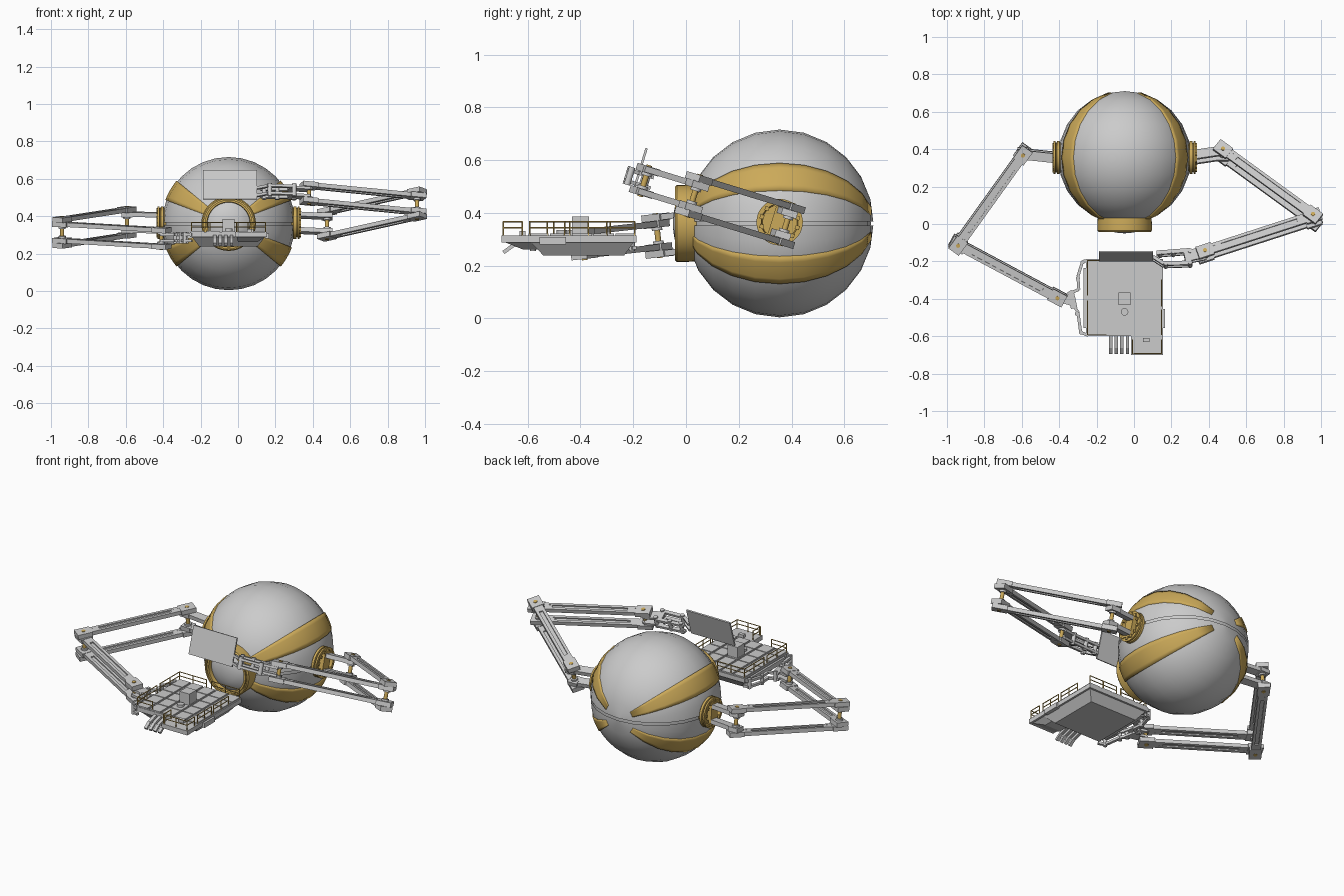
import bpy, bmesh
from math import sin, cos, pi, radians
from mathutils import Matrix, Vector

if "Cube" in bpy.data.objects:
    bpy.data.objects.remove(bpy.data.objects["Cube"])

T = Matrix.Translation
I = Matrix.Identity(4)
GOLD = bpy.data.materials.new("gold")
GOLD.diffuse_color = (0.6, 0.4, 0.1, 1)
GOLD.use_nodes = True
GOLD.node_tree.nodes["Principled BSDF"].inputs["Base Color"].default_value = GOLD.diffuse_color


def done(name, bm, mat=None, smooth=True, solid=0):
    bmesh.ops.recalc_face_normals(bm, faces=bm.faces[:])
    me = bpy.data.meshes.new(name)
    bm.to_mesh(me)
    bm.free()
    ob = bpy.data.objects.new(name, me)
    bpy.context.collection.objects.link(ob)
    if mat:
        me.materials.append(mat)
    if solid:
        m = ob.modifiers.new("thickness", 'SOLIDIFY')
        m.thickness, m.offset = solid, 0
    if smooth:
        bpy.ops.object.select_all(action='DESELECT')
        ob.select_set(True)
        bpy.context.view_layer.objects.active = ob
        bpy.ops.object.shade_smooth_by_angle(angle=radians(32))
    return ob


def box(bm, c, s, M=I):
    bmesh.ops.create_cube(bm, size=1, matrix=M @ T(c) @ Matrix.Diagonal((*s, 1)))


def span(bm, x0, x1, y0, y1, z0, z1):
    box(bm, ((x0 + x1) / 2, (y0 + y1) / 2, (z0 + z1) / 2), (x1 - x0, y1 - y0, z1 - z0))


def frame(a, b, axis, up):
    d = Vector(b) - Vector(a)
    return T(a) @ d.to_track_quat(axis, up).to_matrix().to_4x4(), d.length


def beam(bm, a, b, w, h, M=I):
    F, d = frame(a, b, 'X', 'Z')
    box(bm, (d / 2, 0, 0), (d, w, h), M @ F)


def rod(bm, a, b, r, n=12, M=I):
    F, d = frame(a, b, 'Z', 'Y')
    bmesh.ops.create_cone(bm, cap_ends=True, segments=n, radius1=r, radius2=r, depth=d,
                          matrix=M @ F @ T((0, 0, d / 2)))


def sweep(bm, M, prof, n, a0=0.0, a1=2 * pi):
    rows = []
    for j in range(n + 1):
        a = a0 + (a1 - a0) * j / n
        rows.append([bm.verts.new(M @ Vector((r * cos(a), r * sin(a), z))) for r, z in prof])
    for p, q in zip(rows, rows[1:]):
        for i in range(len(prof) - 1):
            bm.faces.new((p[i], p[i + 1], q[i + 1], q[i]))
    bmesh.ops.remove_doubles(bm, verts=bm.verts[:], dist=1e-5)


def taper(bm, top, bot, z0, z1):
    v = [bm.verts.new((x, y, z)) for (x0, x1, y0, y1), z in ((bot, z0), (top, z1))
         for x, y in ((x0, y0), (x1, y0), (x1, y1), (x0, y1))]
    for f in ((0, 1, 2, 3), (4, 5, 6, 7), *((i, (i + 1) % 4, 4 + (i + 1) % 4, 4 + i) for i in range(4))):
        bm.faces.new([v[i] for i in f])


# ---- ball body, turned about the y axis, split by an equatorial groove
C = Vector((-0.05, 0.355, 0.36))
BALL = T(C) @ Matrix.Rotation(pi / 2, 4, 'X')


def arc(r, t0, t1):
    return [(r * sin(radians(t)), r * cos(radians(t))) for t in range(t0, t1 + 1, 15)]


bm = bmesh.new()
sweep(bm, BALL, arc(0.356, 0, 180), 32)
for s in (-1, 1):
    bmesh.ops.bisect_plane(bm, geom=bm.verts[:] + bm.edges[:] + bm.faces[:],
                           plane_co=C + Vector((0, 0, s * 0.007)), plane_no=(0, 0, 1))
strip = [f for f in bm.faces if abs(f.calc_center_median().z - C.z) < 0.0065]
bmesh.ops.delete(bm, geom=strip, context='FACES')
done("ball_shell", bm)
bm = bmesh.new()
sweep(bm, BALL, arc(0.346, 0, 180), 32)
done("ball_core", bm)

# four tapering gold bands
bm = bmesh.new()
for a in (20.5, 140.5, 200.5, 320.5):
    sweep(bm, BALL, arc(0.352, 15, 165), 5, radians(a), radians(a + 19))
done("ball_bands", bm, GOLD, solid=0.018)

# front eye: gold collar and domed lens
EYE = T((C.x, 0, C.z)) @ Matrix.Rotation(pi / 2, 4, 'X')
bm = bmesh.new()
sweep(bm, EYE, [(0.13, -0.04), (0.143, -0.04), (0.146, 0.0), (0.146, 0.034), (0.14, 0.042), (0.133, 0.042),
                (0.133, 0.03), (0.127, 0.03), (0.127, 0.04), (0.116, 0.04), (0.112, 0.0)], 40)
done("eye_collar", bm, GOLD)
bm = bmesh.new()
sweep(bm, EYE, [(0.115, 0.015), (0.09, 0.032), (0.06, 0.043), (0.03, 0.048), (0, 0.05)], 40)
done("eye_lens", bm)


# ---- arms: stacked pairs of slotted bars in a tilted plane
def link(bm, M, p, q, h, w=0.052):
    F, d = frame((*p, 0), (*q, 0), 'X', 'Z')
    F = M @ F
    for s in (-1, 1):
        for e in (0, d):
            box(bm, (e, 0, s * h), (0.085, w + 0.016, 0.027), F)
        for y in (-1, 1):
            box(bm, (d / 2, y * (w / 2 - 0.008), s * h), (d - 0.08, 0.016, 0.023), F)
        box(bm, (d / 2, 0, s * h), (d - 0.08, w - 0.02, 0.008), F)
        for e in (0.065, d - 0.065):
            box(bm, (e, 0, s * h), (0.05, w - 0.01, 0.022), F)


def arm(name, side, tilt, joints):
    M = T((C.x + side * 0.38, 0.355, 0.365)) @ Matrix.Rotation(radians(tilt), 4, 'X')
    knuckle, elbow, wrist = joints
    # shoulder port
    P = M @ Matrix.Rotation(side * pi / 2, 4, 'Y')
    bm = bmesh.new()
    sweep(bm, P, [(0.08, -0.06), (0.08, -0.035), (0.088, -0.032), (0.088, -0.018), (0.078, -0.016), (0.078, -0.012),
                  (0.088, -0.01), (0.088, 0), (0.07, 0), (0.066, -0.02), (0, -0.02)], 32)
    for k in range(12):
        a = k * pi / 6
        box(bm, (0, 0.07 * cos(a), 0.07 * sin(a)), (0.012, 0.016, 0.016), M)
    box(bm, (-side * 0.008, 0, 0), (0.03, 0.06, 0.13), M)
    done(name + "_shoulder_port", bm, GOLD)
    # bars
    bm = bmesh.new()
    for s in (-1, 1):
        beam(bm, (-side * 0.02, 0, s * 0.043), (knuckle[0], knuckle[1], s * 0.043), 0.05, 0.024, M)
        box(bm, (*knuckle, s * 0.043), (0.06, 0.06, 0.026), M)
    done(name + "_shoulder_link", bm, smooth=False)
    bm = bmesh.new()
    link(bm, M, knuckle, elbow, 0.069)
    done(name + "_upper_arm", bm, smooth=False)
    bm = bmesh.new()
    link(bm, M, elbow, wrist, 0.044)
    done(name + "_forearm", bm, smooth=False)
    # pins and collars
    bm, cb = bmesh.new(), bmesh.new()
    for (x, y), h in ((knuckle, 0.085), (elbow, 0.085), (wrist, 0.062)):
        rod(bm, (x, y, -h), (x, y, h), 0.011, 16, M)
        for s in (-1, 1):
            rod(cb, (x, y, s * 0.02), (x, y, s * 0.034), 0.02, 16, M)
    done(name + "_joint_pins", bm, GOLD)
    done(name + "_joint_collars", cb)
    return M


ML = arm("left", -1, 6.3, ((-0.164, 0.02), (-0.51, -0.465), (0.02, -0.75)))
MR = arm("right", 1, -17, ((0.146, 0.026), (0.627, -0.34), (0.05, -0.535)))

# left hand: palm with two jointed fingers that hold the platform
bm = bmesh.new()
for z in (0.268, 0.302):
    beam(bm, (-0.41, -0.39, z), (-0.32, -0.415, z), 0.05, 0.014)
    beam(bm, (-0.34, -0.36, z), (-0.32, -0.45, z), 0.035, 0.014)
    for path in (((-0.33, -0.365), (-0.295, -0.35), (-0.3, -0.28), (-0.275, -0.2), (-0.245, -0.195)),
                 ((-0.32, -0.44), (-0.3, -0.47), (-0.285, -0.58), (-0.245, -0.595))):
        for a, b in zip(path, path[1:]):
            beam(bm, (*a, z), (*b, z), 0.016, 0.014)
for x, y in ((-0.335, -0.365), (-0.3, -0.29), (-0.32, -0.44), (-0.305, -0.48), (-0.275, -0.205), (-0.283, -0.58)):
    rod(bm, (x, y, 0.255), (x, y, 0.315), 0.011)
done("left_hand", bm)

# right hand and the tilted screen it holds
bm = bmesh.new()
for z in (-0.02, 0.022):
    beam(bm, (0.05, -0.535, z), (-0.06, -0.56, z), 0.06, 0.014, MR)
    beam(bm, (-0.03, -0.525, z), (-0.21, -0.54, z), 0.022, 0.014, MR)
    beam(bm, (-0.03, -0.595, z), (-0.17, -0.6, z), 0.022, 0.014, MR)
    beam(bm, (-0.17, -0.6, z), (-0.23, -0.56, z), 0.018, 0.014, MR)
for x, y in ((-0.03, -0.53), (-0.12, -0.535), (-0.19, -0.54), (-0.03, -0.595), (-0.16, -0.6)):
    rod(bm, (x, y, -0.034), (x, y, 0.036), 0.012, 12, MR)
done("right_hand", bm)
bm = bmesh.new()
S = T((-0.043, -0.173, 0.568)) @ Matrix.Rotation(radians(-17), 4, 'X')
box(bm, (0, 0, 0), (0.287, 0.009, 0.162), S)
done("screen", bm, smooth=False)

# ---- platform
X0, X1, Y0, Y1 = -0.257, 0.155, -0.6, -0.187
bm = bmesh.new()
span(bm, X0, X1, Y0, Y1, 0.288, 0.314)
span(bm, -0.016, X1, -0.7, Y0 + 0.01, 0.288, 0.314)
taper(bm, (X0 + 0.01, X1 - 0.01, Y0 + 0.01, Y1 - 0.01), (X0 + 0.05, X1 - 0.05, -0.54, -0.235), 0.238, 0.29)
taper(bm, (-0.008, X1 - 0.01, -0.69, Y0 + 0.02), (0.0, X1 - 0.05, -0.62, Y0 + 0.04), 0.262, 0.29)
span(bm, X1 - 0.01, X1 + 0.012, -0.555, -0.455, 0.28, 0.308)
span(bm, X0 - 0.012, X0 + 0.01, -0.555, -0.235, 0.28, 0.308)
done("platform_hull", bm, smooth=False)
bm = bmesh.new()
step = (X1 - X0) / 5
for i in range(5):
    for j in range(5):
        box(bm, (X0 + step * (i + 0.5), Y0 + step * (j + 0.5), 0.317), (step - 0.012, step - 0.006, 0.009))
done("deck_tiles", bm, smooth=False)
bm = bmesh.new()
box(bm, (-0.05, -0.4, 0.352), (0.065, 0.065, 0.068))
rod(bm, (-0.05, -0.47, 0.314), (-0.05, -0.47, 0.335), 0.02)
box(bm, (0.065, -0.62, 0.322), (0.035, 0.022, 0.02))
done("deck_boxes", bm)
bm = bmesh.new()
for x in (-0.125, -0.095, -0.065, -0.035):
    beam(bm, (x, -0.59, 0.295), (x, -0.66, 0.275), 0.018, 0.014)
    beam(bm, (x, -0.655, 0.277), (x, -0.692, 0.25), 0.018, 0.014)
done("platform_front_prongs", bm, smooth=False)

# railings
bm = bmesh.new()
a, b, c, d = X0 + 0.008, X1 - 0.008, Y0 + 0.008, Y1 - 0.008
for (x0, y0), (x1, y1), n in (((a, c), (a, -0.41), 3), ((a, -0.38), (a, d), 3),
                              ((b, c), (b, -0.46), 3), ((b, -0.44), (b, -0.3), 3),
                              ((a, c), (-0.15, c), 2), ((a, d), (-0.07, d), 3), ((-0.04, d), (b, d), 3),
                              ((b, -0.692), (b, -0.62), 2), ((0.0, -0.692), (b, -0.692), 3),
                              ((-0.008, -0.692), (-0.008, -0.62), 2)):
    for z in (0.343, 0.367):
        rod(bm, (x0, y0, z), (x1, y1, z), 0.0028, 6)
    for k in range(n):
        t = k / (n - 1)
        x, y = x0 + (x1 - x0) * t, y0 + (y1 - y0) * t
        rod(bm, (x, y, 0.31), (x, y, 0.367), 0.0028, 6)
done("railings", bm, GOLD)
